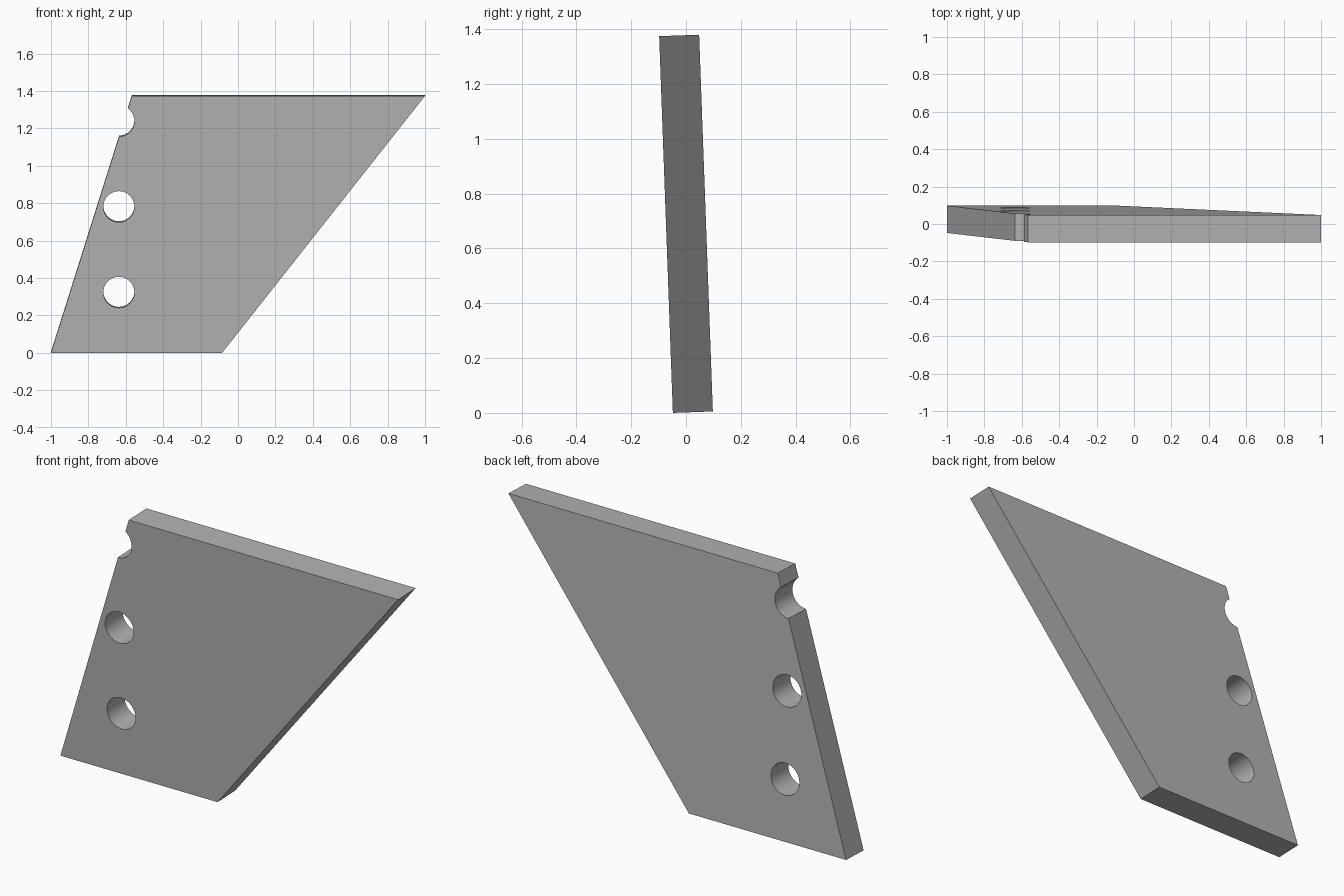
import bpy
import bmesh
import math
from mathutils import Matrix

if "Cube" in bpy.data.objects:
    bpy.data.objects.remove(bpy.data.objects["Cube"], do_unlink=True)

THICK = 0.146
TILT = math.radians(2.08)
HOLE_X, HOLE_R = -0.637, 0.083
HOLE_HEIGHTS = (0.324, 0.782, 1.24)
OUTLINE = [(-1, 0), (-0.085, 0), (1, 1.375), (-0.567, 1.375)]

grey = bpy.data.materials.new("plain_grey")
grey.use_nodes = True
colour = (0.45, 0.45, 0.45, 1)
grey.diffuse_color = colour
grey.node_tree.nodes["Principled BSDF"].inputs["Base Color"].default_value = colour


def make_object(name, bm):
    bmesh.ops.recalc_face_normals(bm, faces=bm.faces)
    mesh = bpy.data.meshes.new(name)
    bm.to_mesh(mesh)
    bm.free()
    mesh.materials.append(grey)
    obj = bpy.data.objects.new(name, mesh)
    bpy.context.collection.objects.link(obj)
    return obj


# Slanted plate, extruded from its front outline
bm = bmesh.new()
face = bm.faces.new([bm.verts.new((x, 0, z)) for x, z in OUTLINE])
extruded = bmesh.ops.extrude_face_region(bm, geom=[face])["geom"]
back = [v for v in extruded if isinstance(v, bmesh.types.BMVert)]
bmesh.ops.translate(bm, verts=back, vec=(0, THICK, 0))
plate = make_object("slanted_plate", bm)

# Round bolt holes; the top one breaks through the edge as a notch
bm = bmesh.new()
for z in HOLE_HEIGHTS:
    place = Matrix.Translation((HOLE_X, THICK / 2, z)) @ Matrix.Rotation(math.pi / 2, 4, "X")
    bmesh.ops.create_cone(bm, cap_ends=True, segments=48, radius1=HOLE_R,
                          radius2=HOLE_R, depth=THICK * 3, matrix=place)
cutter = make_object("hole_cutter", bm)
cutter.hide_render = True

cut = plate.modifiers.new("bolt_holes", "BOOLEAN")
cut.operation = "DIFFERENCE"
cut.solver = "EXACT"
cut.object = cutter
bpy.context.view_layer.objects.active = plate
plate.select_set(True)
bpy.ops.object.modifier_apply(modifier=cut.name)
bpy.data.objects.remove(cutter, do_unlink=True)

# Lean the plate slightly forward
plate.data.transform(Matrix.Translation((0, -0.048, 0)) @ Matrix.Rotation(TILT, 4, "X"))
bpy.ops.object.shade_smooth_by_angle(angle=math.radians(30))
